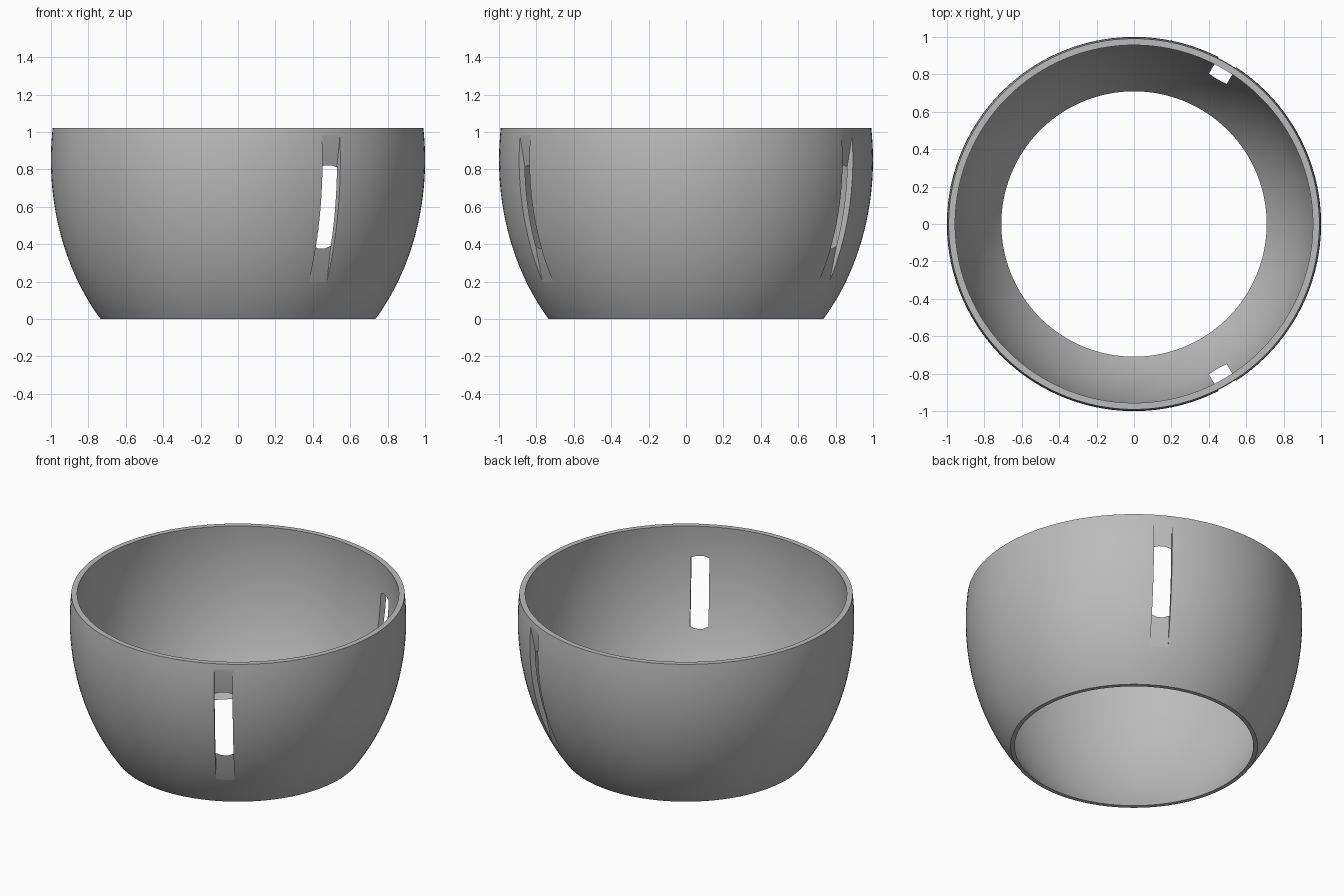
import bpy, bmesh, math
from mathutils import Matrix, Vector

cube = bpy.data.objects.get("Cube")
if cube:
    bpy.data.objects.remove(cube, do_unlink=True)

SEGMENTS, RINGS = 144, 32
HEIGHT, WIDEST, TALL = 1.02, 0.85, 1.253
INNER_SCALE = 0.965
SLOT_HALF = 0.055

grey = bpy.data.materials.new("plain grey")
grey.use_nodes = True
colour = (0.5, 0.5, 0.5, 1)
grey.diffuse_color = colour
grey.node_tree.nodes["Principled BSDF"].inputs["Base Color"].default_value = colour


def make_object(name, bm):
    bmesh.ops.recalc_face_normals(bm, faces=bm.faces)
    mesh = bpy.data.meshes.new(name)
    bm.to_mesh(mesh)
    bm.free()
    mesh.materials.append(grey)
    obj = bpy.data.objects.new(name, mesh)
    bpy.context.collection.objects.link(obj)
    return obj


def radius(z):
    return math.sqrt(1 - ((z - WIDEST) / TALL) ** 2)


# Bowl shell: closed wall section revolved about z
heights = [HEIGHT * i / RINGS for i in range(RINGS + 1)]
section = [(radius(z), z) for z in heights]
section += [(radius(z) * INNER_SCALE, z) for z in reversed(heights)]
bm = bmesh.new()
loops = []
for s in range(SEGMENTS):
    a = math.tau * (s + 0.5) / SEGMENTS
    loops.append([bm.verts.new((r * math.cos(a), r * math.sin(a), z)) for r, z in section])
for s in range(SEGMENTS):
    here, after = loops[s], loops[(s + 1) % SEGMENTS]
    for i in range(len(section)):
        j = (i + 1) % len(section)
        bm.faces.new((here[i], after[i], after[j], here[j]))
bowl = make_object("bowl_shell", bm)

# Slot cutter: its floor breaks through the wall only in the middle
floor = [(0.80, 0.0), (0.855, 0.2), (0.895, 0.385), (0.965, 0.825), (0.994, 0.98), (1.01, 1.07)]
side = floor + [(1.2, 1.07), (1.2, 0.0)]
for n in range(3):
    bm = bmesh.new()
    face = bm.faces.new([bm.verts.new((r, -SLOT_HALF, z)) for r, z in side])
    new = bmesh.ops.extrude_face_region(bm, geom=[face])["geom"]
    bmesh.ops.translate(bm, vec=Vector((0, 2 * SLOT_HALF, 0)),
                        verts=[g for g in new if isinstance(g, bmesh.types.BMVert)])
    bm.transform(Matrix.Rotation(math.pi / 3 + n * math.tau / 3, 4, "Z"))
    cutter = make_object("slot_cutter", bm)
    cutter.hide_render = True
    cut = bowl.modifiers.new("slot", "BOOLEAN")
    cut.operation = "DIFFERENCE"
    cut.solver = "EXACT"
    cut.object = cutter
    bpy.ops.object.select_all(action="DESELECT")
    bowl.select_set(True)
    bpy.context.view_layer.objects.active = bowl
    bpy.ops.object.modifier_apply(modifier=cut.name)
    bpy.data.objects.remove(cutter, do_unlink=True)

# Smooth walls with crisp rim and slot edges
bpy.ops.object.shade_smooth_by_angle(angle=math.radians(30))
